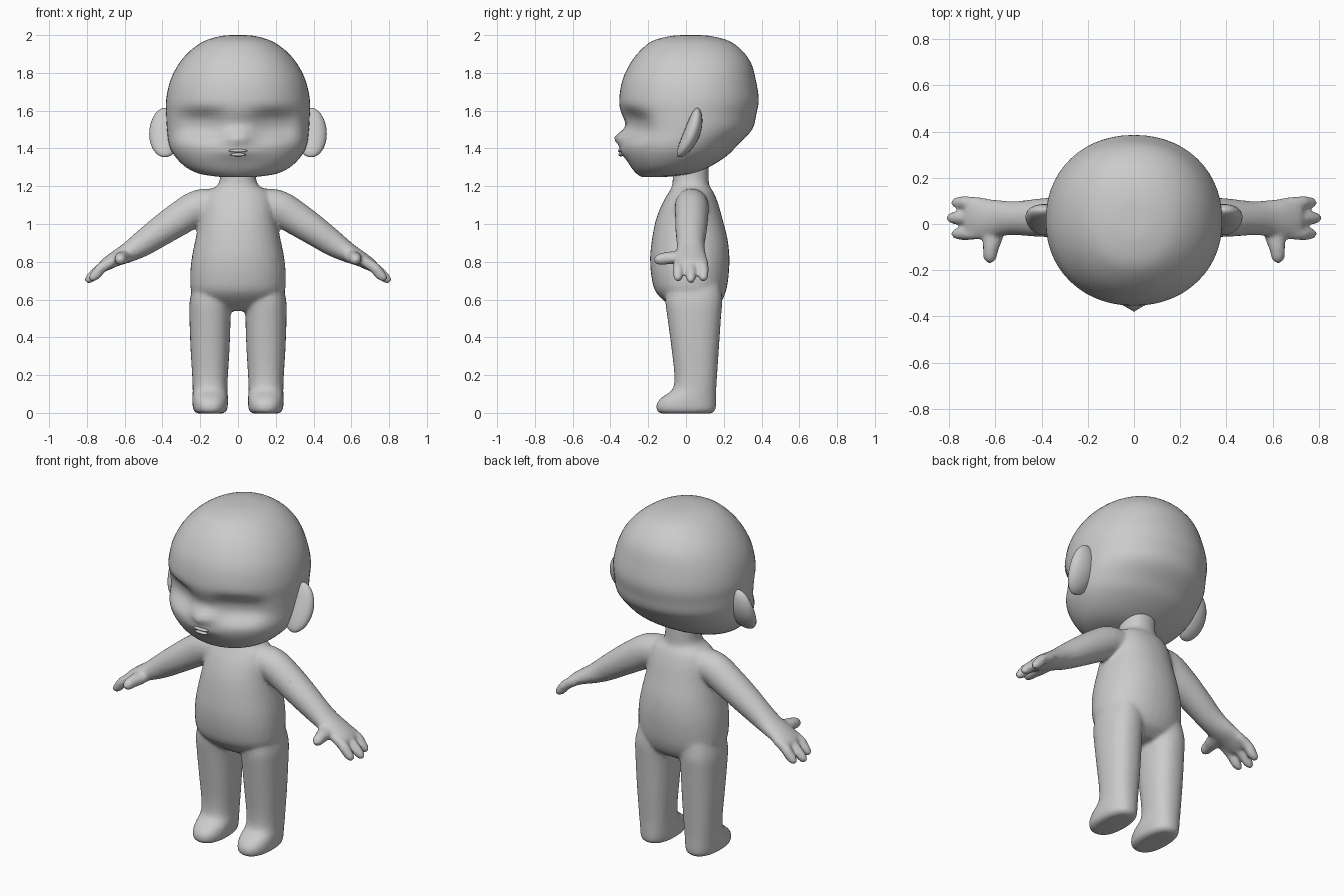
import bpy, bmesh, math
from mathutils import Vector, Matrix

skin = bpy.data.materials.new("plain_grey")
skin.diffuse_color = (0.6, 0.6, 0.6, 1)


def resample(keys, steps):
    """Catmull-Rom interpolation through tuples."""
    out = []
    for i in range(len(keys) - 1):
        p = [keys[max(0, min(len(keys) - 1, i + k))] for k in (-1, 0, 1, 2)]
        for s in range(steps):
            t = s / steps
            out.append(tuple(
                0.5 * (2 * b + (c - a) * t + (2 * a - 5 * b + 4 * c - d) * t * t
                       + (3 * b - a - 3 * c + d) * t ** 3)
                for a, b, c, d in zip(*p)))
    return out + [keys[-1]]


def loft(bm, rings, n=24, power=2.0):
    """Skin rings given as (centre, half axis a, half axis b), with end caps."""
    rows = []
    for c, a, b in rings:
        row = []
        for i in range(n):
            t = 2 * math.pi * i / n
            u = math.copysign(abs(math.cos(t)) ** (2 / power), math.cos(t))
            v = math.copysign(abs(math.sin(t)) ** (2 / power), math.sin(t))
            row.append(bm.verts.new(c + a * u + b * v))
        rows.append(row)
    for r, q in zip(rows, rows[1:]):
        for i in range(n):
            j = (i + 1) % n
            bm.faces.new((r[i], r[j], q[j], q[i]))
    bm.faces.new(rows[0])
    bm.faces.new(rows[-1])


def stack(keys, steps, side=1):
    """Horizontal rings from (z, centre x, half width, front y, back y)."""
    return [(Vector((side * x, (f + k) / 2, z)), Vector((w, 0, 0)),
             Vector((0, (k - f) / 2, 0))) for z, x, w, f, k in resample(keys, steps)]


def tube(bm, keys, ref, side, steps=4):
    """Tube through (x, y, z, radius across ref, radius along ref)."""
    pts = resample(keys, steps)
    rings = []
    for i, (x, y, z, ra, rb) in enumerate(pts):
        p, q = pts[max(0, i - 1)], pts[min(len(pts) - 1, i + 1)]
        t = (Vector(q[:3]) - Vector(p[:3])).normalized()
        a = t.cross(ref).normalized()
        b = a.cross(t)
        rings.append([Vector((side * v.x, v.y, v.z))
                      for v in (Vector((x, y, z)), a * ra, b * rb)])
    loft(bm, rings, 20)


def finish(bm, name):
    bmesh.ops.recalc_face_normals(bm, faces=bm.faces)
    me = bpy.data.meshes.new(name)
    bm.to_mesh(me)
    bm.free()
    ob = bpy.data.objects.new(name, me)
    bpy.context.collection.objects.link(ob)
    me.materials.append(skin)
    me.shade_smooth()
    return ob


def ellipsoid(name, loc, radii, tilt=0.0, bend=0.0):
    bm = bmesh.new()
    bmesh.ops.create_uvsphere(bm, u_segments=20, v_segments=14, radius=1)
    for v in bm.verts:
        v.co.y -= bend * v.co.z ** 2
    m = (Matrix.Translation(loc) @ Matrix.Rotation(tilt, 4, 'X')
         @ Matrix.Diagonal((*radii, 1)))
    bmesh.ops.transform(bm, matrix=m, verts=bm.verts)
    return finish(bm, name)


# Body: torso, neck, legs, arms and fingers, fused into one skin
bm = bmesh.new()
loft(bm, stack([
    (0.54, 0, 0.10, -0.04, 0.12), (0.58, 0, 0.19, -0.10, 0.18),
    (0.64, 0, 0.245, -0.16, 0.21), (0.72, 0, 0.253, -0.183, 0.225),
    (0.82, 0, 0.245, -0.19, 0.23), (0.92, 0, 0.225, -0.18, 0.22),
    (1.02, 0, 0.203, -0.16, 0.195), (1.11, 0, 0.19, -0.125, 0.17),
    (1.17, 0, 0.165, -0.09, 0.145), (1.20, 0, 0.115, -0.075, 0.125),
    (1.24, 0, 0.096, -0.07, 0.12), (1.33, 0, 0.096, -0.07, 0.12)], 4), 36, 2.2)
Y, Z = Vector((0, 1, 0)), Vector((0, 0, 1))
for side in (-1, 1):
    # Leg and foot
    loft(bm, stack([
        (-0.004, 0.147, 0.065, -0.13, 0.13), (0.012, 0.147, 0.088, -0.155, 0.155),
        (0.05, 0.147, 0.094, -0.155, 0.16), (0.085, 0.147, 0.094, -0.125, 0.16),
        (0.125, 0.148, 0.092, -0.072, 0.16), (0.2, 0.148, 0.095, -0.062, 0.165),
        (0.35, 0.148, 0.104, -0.078, 0.175), (0.5, 0.148, 0.109, -0.098, 0.185),
        (0.6, 0.145, 0.110, -0.11, 0.192), (0.7, 0.13, 0.10, -0.10, 0.18)],
        4, side), 28, 2.3)
    # Arm and palm
    tube(bm, [(0.08, 0.03, 1.10, 0.085, 0.08), (0.20, 0.03, 1.092, 0.092, 0.09),
              (0.30, 0.03, 1.035, 0.09, 0.088), (0.41, 0.027, 0.962, 0.08, 0.083),
              (0.51, 0.025, 0.893, 0.068, 0.074), (0.58, 0.025, 0.85, 0.054, 0.078),
              (0.65, 0.025, 0.815, 0.041, 0.087), (0.705, 0.025, 0.782, 0.033, 0.085),
              (0.72, 0.025, 0.77, 0.02, 0.07)], Y, side)
    # Three fingers
    for y, dx, dz in ((0.092, -0.02, 0.01), (0.026, 0, 0), (-0.042, -0.02, 0.01)):
        tube(bm, [(0.66, y, 0.805, 0.025, 0.025), (0.72, y, 0.77, 0.029, 0.028),
                  (0.77 + dx, y, 0.725 + dz, 0.028, 0.028),
                  (0.795 + dx, y, 0.70 + dz, 0.021, 0.021),
                  (0.803 + dx, y, 0.69 + dz, 0.008, 0.008)], Y, side)
    # Thumb
    tube(bm, [(0.59, 0.0, 0.83, 0.035, 0.03), (0.61, -0.06, 0.822, 0.042, 0.035),
              (0.62, -0.11, 0.818, 0.034, 0.033), (0.623, -0.15, 0.81, 0.028, 0.028),
              (0.624, -0.17, 0.807, 0.01, 0.01)], Z, side)
body = finish(bm, "body")
mod = body.modifiers.new("fuse", 'REMESH')
mod.mode, mod.voxel_size, mod.use_smooth_shade = 'VOXEL', 0.01, True
mod = body.modifiers.new("soften", 'SMOOTH')
mod.factor, mod.iterations = 0.5, 8
mod = body.modifiers.new("thin_out", 'DECIMATE')
mod.ratio = 0.3

# Head: rounded skull with a chin that slopes up toward the nape
bm = bmesh.new()
loft(bm, stack([
    (1.25, 0, 0.10, -0.235, -0.10), (1.265, 0, 0.20, -0.26, 0.03),
    (1.30, 0, 0.275, -0.29, 0.12), (1.36, 0, 0.335, -0.322, 0.215),
    (1.42, 0, 0.365, -0.335, 0.275), (1.50, 0, 0.376, -0.338, 0.35),
    (1.58, 0, 0.38, -0.347, 0.372), (1.66, 0, 0.38, -0.353, 0.385),
    (1.76, 0, 0.358, -0.337, 0.37), (1.85, 0, 0.312, -0.295, 0.345),
    (1.92, 0, 0.25, -0.24, 0.295), (1.97, 0, 0.175, -0.175, 0.225),
    (1.995, 0, 0.09, -0.08, 0.13), (2.0, 0, 0.03, -0.01, 0.06)], 4), 56, 2.12)


def bump(dx, dz, p=2):
    return math.exp(-abs(dx) ** p - abs(dz) ** p)


# Eye sockets, nose bridge, nose and muzzle pressed into the face
for v in bm.verts:
    if v.co.y < -0.05:
        x, z = abs(v.co.x), v.co.z
        v.co.y += (0.06 * bump((x - 0.195) / 0.115, (z - 1.525) / 0.075, 3)
                   + 0.02 * bump(x / 0.1, (z - 1.53) / 0.05)
                   - 0.046 * bump(x / 0.055, (z - 1.455) / 0.036)
                   - 0.018 * bump(x / 0.1, (z - 1.385) / 0.035))
finish(bm, "head")

# Lips
ellipsoid("upper_lip", (0, -0.348, 1.388), (0.05, 0.013, 0.009))
ellipsoid("lower_lip", (0, -0.344, 1.367), (0.042, 0.013, 0.009))

# Ears
for side, label in ((-1, "left"), (1, "right")):
    ellipsoid(label + "_ear", (side * 0.387, 0.03, 1.477), (0.083, 0.043, 0.14),
              -0.38, 0.45)
